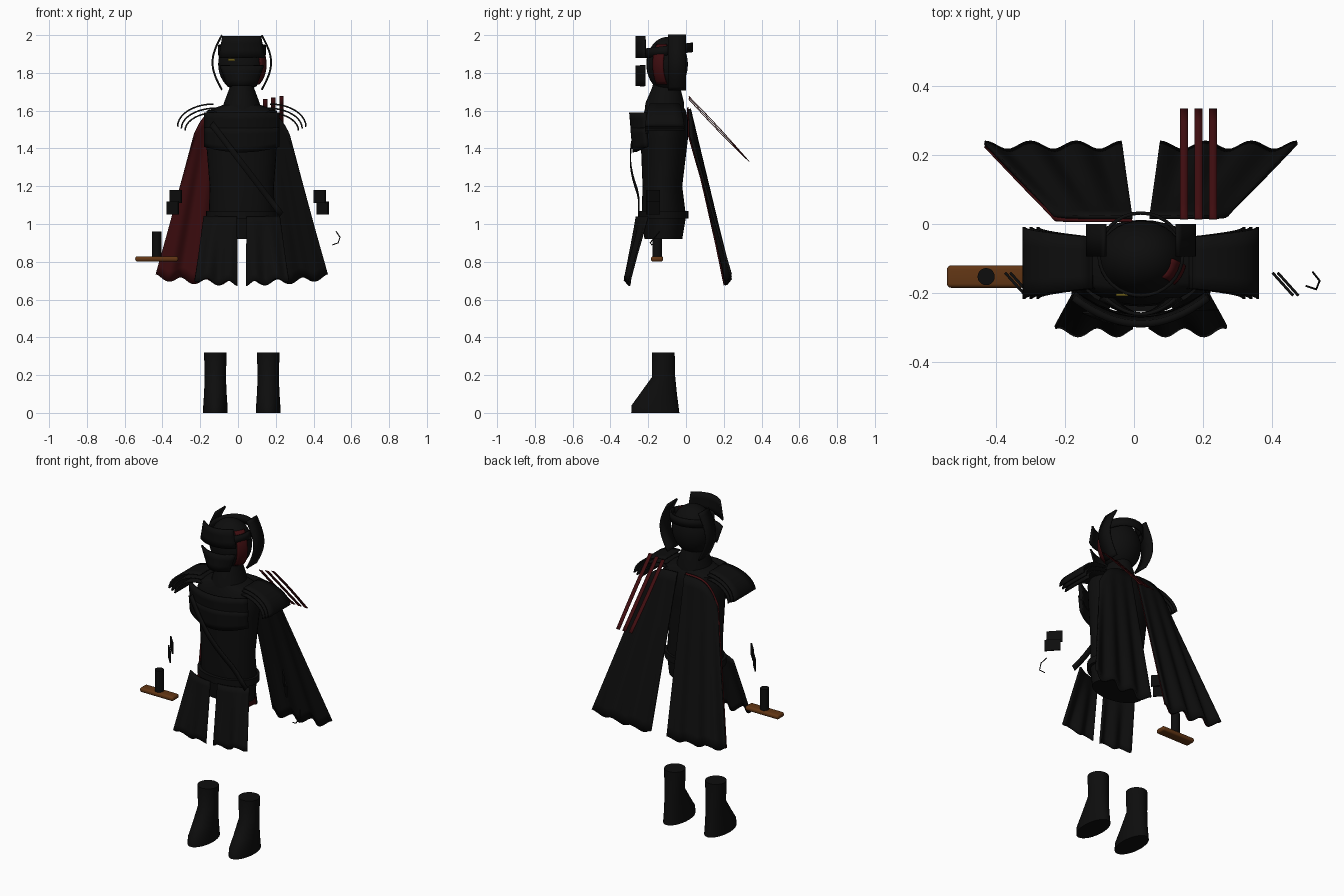
import bpy, bmesh, math
from mathutils import Vector

if "Cube" in bpy.data.objects:
    bpy.data.objects.remove(bpy.data.objects["Cube"])

CX = 0.02  # body mid-plane


def material(name, r, g, b):
    m = bpy.data.materials.new(name)
    m.use_nodes = True
    m.diffuse_color = (r, g, b, 1)
    m.node_tree.nodes["Principled BSDF"].inputs["Base Color"].default_value = (r, g, b, 1)
    return m


black = material("black cloth", 0.004, 0.004, 0.004)
red = material("dark red", 0.05, 0.004, 0.005)
brown = material("brown wood", 0.12, 0.036, 0.007)
amber = material("amber eye", 0.15, 0.11, 0.01)


def finish(name, bm, mat, thick=0.0, angle=40):
    bmesh.ops.recalc_face_normals(bm, faces=bm.faces)
    me = bpy.data.meshes.new(name)
    bm.to_mesh(me)
    bm.free()
    me.materials.append(mat)
    ob = bpy.data.objects.new(name, me)
    bpy.context.collection.objects.link(ob)
    if thick:
        mod = ob.modifiers.new("thickness", 'SOLIDIFY')
        mod.thickness = thick
        mod.offset = 0
    bpy.ops.object.select_all(action='DESELECT')
    ob.select_set(True)
    bpy.context.view_layer.objects.active = ob
    bpy.ops.object.shade_smooth_by_angle(angle=math.radians(angle))
    return ob


def sheet(name, func, nu, nv, mat, thick=0.01):
    """Grid surface from func(u, v), u and v from 0 to 1."""
    bm = bmesh.new()
    rows = [[bm.verts.new(func(i / nu, j / nv)) for i in range(nu + 1)] for j in range(nv + 1)]
    for a, b in zip(rows, rows[1:]):
        for i in range(nu):
            bm.faces.new((a[i], a[i + 1], b[i + 1], b[i]))
    return finish(name, bm, mat, thick)


def loft(name, cx, rings, mat, n=32):
    """Stacked ellipses given as (z, half width, front y, back y)."""
    bm = bmesh.new()
    loops = []
    for z, rx, y0, y1 in rings:
        loops.append([bm.verts.new((cx + rx * math.cos(t), (y0 + y1) / 2 + (y1 - y0) / 2 * math.sin(t), z))
                      for t in (2 * math.pi * k / n for k in range(n))])
    for a, b in zip(loops, loops[1:]):
        for k in range(n):
            bm.faces.new((a[k], a[(k + 1) % n], b[(k + 1) % n], b[k]))
    bm.faces.new(loops[0])
    bm.faces.new(loops[-1])
    return finish(name, bm, mat)


def box(name, center, size, mat, rot=0.0, bevel=0.0):
    bm = bmesh.new()
    bmesh.ops.create_cube(bm, size=1)
    bmesh.ops.scale(bm, vec=size, verts=bm.verts)
    if bevel:
        bmesh.ops.bevel(bm, geom=bm.edges[:], offset=bevel, segments=4, profile=0.5, affect='EDGES')
    ob = finish(name, bm, mat)
    ob.location = center
    ob.rotation_euler.z = rot
    return ob


def lerp(a, b, t):
    return a + (b - a) * t


# Torso, belt and collar
loft("torso", CX, [(0.92, 0.165, -0.22, -0.02), (1.04, 0.175, -0.235, 0.0), (1.2, 0.17, -0.23, -0.02),
                   (1.45, 0.19, -0.24, 0.01), (1.55, 0.2, -0.235, 0.01), (1.6, 0.185, -0.22, 0.0),
                   (1.63, 0.1, -0.21, -0.02)], black)
loft("belt", CX, [(1.03, 0.19, -0.255, 0.012), (1.07, 0.19, -0.255, 0.012)], black)
loft("collar", CX, [(1.58, 0.105, -0.22, -0.01), (1.64, 0.095, -0.215, -0.01), (1.72, 0.065, -0.18, -0.03),
                    (1.76, 0.06, -0.17, -0.04)], black)

# Layered chest plates
for k, (top, low) in enumerate([(1.59, 1.48), (1.51, 1.41)]):
    def chest(u, v, top=top, low=low, k=k):
        s = 2 * u - 1
        bulge = 1 - s * s
        return (CX + s * 0.195, -0.215 - (0.07 + 0.006 * (1 - k)) * bulge + 0.012 * v,
                lerp(top, low - 0.03 * bulge, v))
    sheet(f"chest_plate_{k + 1}", chest, 16, 4, black, 0.02)

# Diagonal strap
sheet("chest_strap", lambda u, v: (lerp(-0.14, 0.23, u) + 0.02 * (v - 0.5),
                                   -0.25 - 0.045 * math.sin(math.pi * min(1, u * 1.2 + 0.05)),
                                   lerp(1.53, 1.05, u) + 0.025 * (v - 0.5)), 12, 1, black, 0.006)

# Head, headband and face plates
bm = bmesh.new()
bmesh.ops.create_uvsphere(bm, u_segments=32, v_segments=20, radius=1)
bmesh.ops.scale(bm, vec=(0.125, 0.11, 0.145), verts=bm.verts)
head = finish("head", bm, black)
head.location = (CX, -0.1, 1.845)


def band(u, v):
    t = 2 * math.pi * u
    return (CX + 0.122 * math.cos(t), -0.088 + 0.12 * math.sin(t), 1.895 + 0.015 * math.sin(t) + 0.05 * v)


sheet("headband", band, 32, 1, black, 0.01)
for name, low, high, w0, w1 in [("forehead_plate", 1.88, 1.995, 0.12, 0.1), ("face_mask", 1.73, 1.84, 0.075, 0.115)]:
    def plate(u, v, low=low, high=high, w0=w0, w1=w1):
        s = 2 * u - 1
        return (CX + s * lerp(w0, w1, v), -0.262 + 0.045 * s * s, lerp(low, high, v))
    sheet(name, plate, 12, 3, black, 0.01)
box("eye", (-0.035, -0.206, 1.87), (0.035, 0.008, 0.012), amber)


# Red stripe on the left of the head
def stripe(u, v):
    z = lerp(1.74, 1.95, v)
    y = lerp(-0.175, -0.12, u) + 0.02 * (2 * v - 1) ** 2
    r = 1 - ((y + 0.1) / 0.11) ** 2 - ((z - 1.845) / 0.145) ** 2
    return (CX + 0.13 * math.sqrt(max(r, 0.1)), y, z)


sheet("head_stripe", stripe, 5, 12, red, 0.008)

for side, s in (("left", 1), ("right", -1)):
    # Curved guards beside the head
    sheet(f"{side}_head_guard",
          lambda u, v: (CX + s * (0.105 + 0.05 * math.sin(math.pi * v)), lerp(-0.095, 0.0, u), lerp(1.71, 2.0, v)),
          1, 16, black, 0.01)

    # Layered shoulder guards
    for k in range(3):
        def guard(u, v, k=k):
            half = lerp(0.075, 0.105, v)
            a = v * math.pi / 2
            return (CX + s * (0.15 - 0.01 * k + (0.19 - 0.01 * k) * math.sin(a)), -0.113 + half * (2 * u - 1),
                    1.635 - 0.022 * k - (0.12 - 0.012 * k) * (1 - math.cos(a)))
        sheet(f"{side}_shoulder_guard_{k + 1}", guard, 4, 10, black, 0.008)

    # Back cape halves, with a red lining on the right
    def cape(u, v, shift=0.0, lift=0.0):
        wave = math.cos(u * 6 * math.pi)
        x = lerp(lerp(0.025, 0.25, u), lerp(0.055, 0.455, u), v)
        top = 1.61 + lift - 0.14 * u ** 4
        low = 0.69 + 0.03 * u * u + 0.015 * wave
        return (CX + s * x, 0.02 + 0.205 * v + 0.012 * v * wave + shift, lerp(top, low, v))
    sheet(f"{side}_cape", cape, 36, 16, black, 0.012)
    if s < 0:
        sheet("cape_lining", lambda u, v: cape(u, v, -0.011, 0.008), 36, 16, red, 0.006)

    # Front waist cloths
    def cloth(u, v):
        wave = math.cos(u * 4 * math.pi + 0.6)
        x = lerp(lerp(0.025, 0.2, u), lerp(0.025, 0.25, u), v)
        return (CX + s * x, lerp(-0.262 + 0.06 * u * u, -0.312, v) + 0.013 * v * wave,
                lerp(1.04, 0.685 + 0.025 * u * u - 0.015 * wave, v))
    sheet(f"{side}_waist_cloth", cloth, 24, 10, black, 0.01)

    # Boots
    loft(f"{side}_boot", CX + s * 0.14, [(0, 0.065, -0.29, -0.035), (0.04, 0.064, -0.288, -0.04),
                                         (0.1, 0.06, -0.245, -0.048), (0.19, 0.056, -0.18, -0.057),
                                         (0.32, 0.06, -0.18, -0.06)], black)

    # Slanted forearm plates
    x0 = 0.433 if s > 0 else -0.33
    for k in range(2):
        dx = 0.015 * k * s
        box(f"{side}_forearm_plate_{k + 1}", (x0 + dx, -0.175, 1.145 - 0.06 * k),
            (0.09, 0.008, 0.07), black, math.radians(-48))

# Red ribbons trailing behind the left shoulder
for k in range(3):
    sheet(f"ribbon_{k + 1}",
          lambda u, v: (0.145 + 0.0425 * k + 0.023 * (u - 0.5), lerp(0.015, 0.335, v),
                        lerp(1.66 + 0.008 * k, 1.33, v) + (0.006 * k - 0.006) * math.sin(math.pi * v)),
          1, 8, red, 0.004)

# Sword guard and grip
box("sword_guard", (-0.43, -0.153, 0.815), (0.228, 0.065, 0.028), brown, bevel=0.012)
loft("sword_grip", -0.43, [(0.82, 0.025, -0.178, -0.128), (0.96, 0.025, -0.178, -0.128)], black, 20)

# Small hook by the left hand
curve = bpy.data.curves.new("hook", 'CURVE')
curve.dimensions = '3D'
curve.bevel_depth = 0.003
path = [(0.5, -0.18, 0.89), (0.53, -0.19, 0.9), (0.54, -0.165, 0.93), (0.52, -0.14, 0.96)]
spline = curve.splines.new('POLY')
spline.points.add(len(path) - 1)
for p, co in zip(spline.points, path):
    p.co = (*co, 1)
curve.materials.append(black)
bpy.context.collection.objects.link(bpy.data.objects.new("hook", curve))
